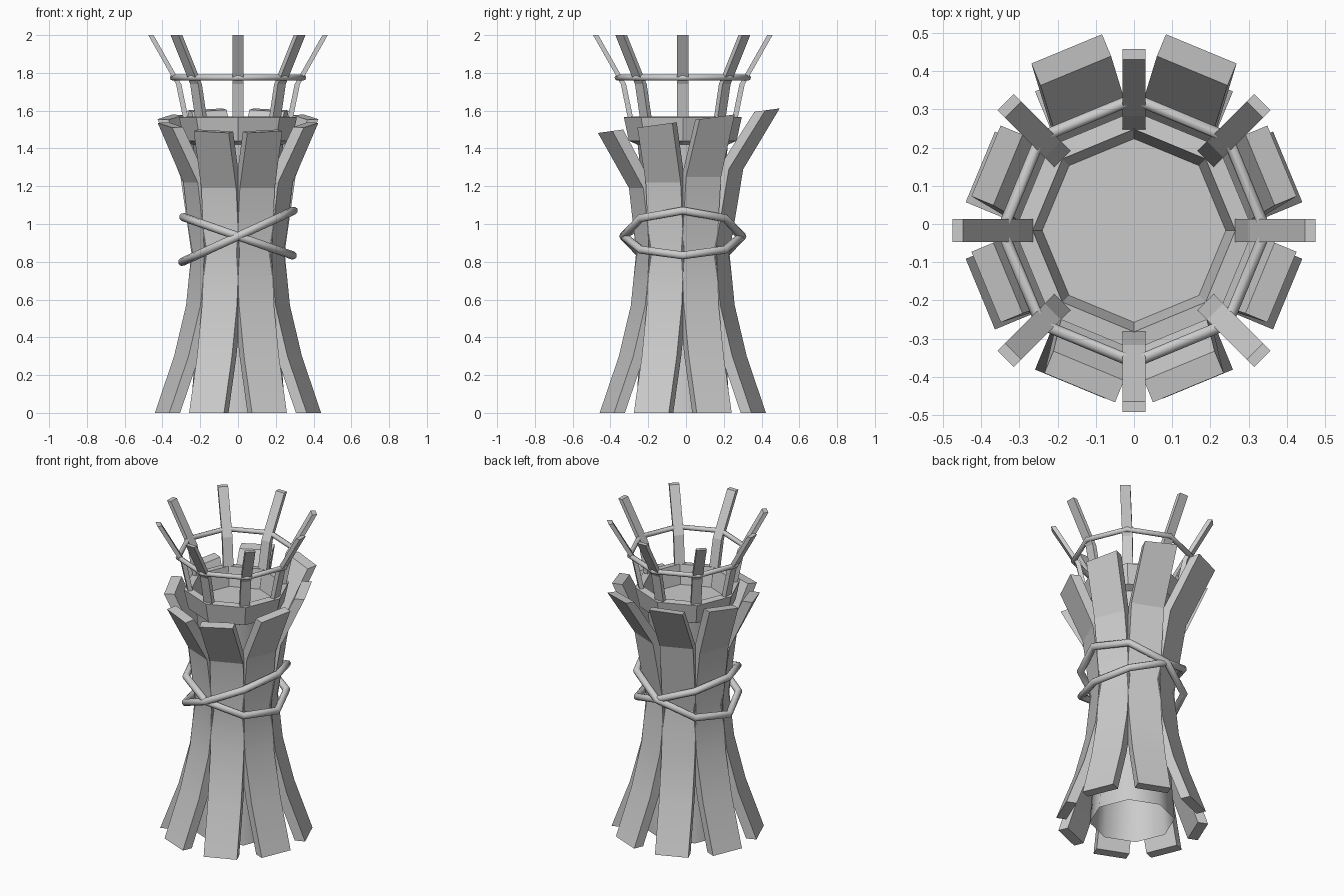
import bpy, bmesh
from math import sin, cos, pi, radians
from mathutils import Vector

if "Cube" in bpy.data.objects:
    bpy.data.objects.remove(bpy.data.objects["Cube"])

CY = -0.017  # the axis sits slightly forward of the box centre


def make(name, verts, faces, smooth=None):
    me = bpy.data.meshes.new(name)
    me.from_pydata([tuple(v) for v in verts], [], faces)
    bm = bmesh.new()
    bm.from_mesh(me)
    bmesh.ops.recalc_face_normals(bm, faces=bm.faces)
    bm.to_mesh(me)
    bm.free()
    ob = bpy.data.objects.new(name, me)
    bpy.context.collection.objects.link(ob)
    if smooth:
        bpy.ops.object.select_all(action='DESELECT')
        ob.select_set(True)
        bpy.context.view_layer.objects.active = ob
        bpy.ops.object.shade_smooth_by_angle(angle=radians(smooth))
    return ob


def loft(name, rings, caps=True, closed=False, smooth=None):
    """Skin equal-sized rings of points."""
    n, m = len(rings[0]), len(rings)
    verts = [p for r in rings for p in r]
    faces = []
    for i in range(m if closed else m - 1):
        a, b = i * n, (i + 1) % m * n
        faces += [(a + j, a + (j + 1) % n, b + (j + 1) % n, b + j) for j in range(n)]
    if caps and not closed:
        faces += [tuple(range(n)), tuple((m - 1) * n + j for j in range(n))]
    return make(name, verts, faces, smooth)


def octagon(r, z):
    return [(r * cos(k * pi / 4), r * sin(k * pi / 4) + CY, z) for k in range(8)]


def loop(name, rx, ry, z, slope, tube, sides=8):
    """Octagonal hoop, tilted about the y axis."""
    rings = []
    for k in range(8):
        a = k * pi / 4
        c = Vector((rx * cos(a), ry * sin(a) + CY, z + slope * rx * cos(a)))
        u = Vector((cos(a), sin(a), slope * cos(a))).normalized()
        w = Vector((-slope, 0, 1)).normalized()
        rings.append([c + tube * (u * cos(t * 2 * pi / sides) + w * sin(t * 2 * pi / sides))
                      for t in range(sides)])
    return loft(name, rings, closed=True, smooth=50)


# Hollow inner core, open below
loft("core", [octagon(r, z) for r, z in
              ((0.25, 0), (0.215, 0.5), (0.195, 0.85), (0.215, 1.2), (0.24, 1.43))],
     caps=False, smooth=50)

# Bowl rim with its floor
rim = [octagon(r, z) for r, z in
       ((0.24, 1.42), (0.285, 1.44), (0.312, 1.565), (0.265, 1.57), (0.24, 1.45))]
loft("bowl_rim", rim)

# Bent planks: angle, bend height, bend radius, centre of the outer top edge
planks = ((67.5, 1.29, 0.305, (0.176, 0.458)),
          (22.5, 1.25, 0.288, (0.387, 0.165)),
          (-22.5, 1.22, 0.272, (0.387, -0.165)),
          (-67.5, 1.19, 0.267, (0.142, -0.428)))
W, T = 0.2, 0.062
for ang, kz, kr, top in planks:
    for side in (1, -1):
        a = radians(ang)
        out = Vector((side * cos(a), sin(a), 0))
        tan = Vector((-out.y, out.x, 0))
        mids = [Vector((out.x * r, out.y * r + CY, z)) for r, z in
                ((0.435, 0), (0.325, 0.3), (0.256, 0.57), (0.226, 0.85), (kr, kz))]
        mids.append(Vector((side * top[0], top[1], 0)))
        rings = []
        for i, m in enumerate(mids):
            ring = [m + tan * s * W / 2 - out * d
                    for s, d in ((-1, 0), (1, 0), (1, T), (-1, T))]
            if i == 5:  # tops follow one sloping cut
                for p in ring:
                    p.z = 1.545 + 0.135 * p.y
            rings.append(ring)
        loft("plank", rings, smooth=15)

# Flaring slats above the bowl
for k in range(8):
    a = k * pi / 4
    out, tan = Vector((cos(a), sin(a), 0)), Vector((-sin(a), cos(a), 0))
    rings = []
    for r, z in ((0.268, 1.45), (0.328, 1.74), (0.475, 2.0)):
        c = Vector((0, CY, z)) + out * r
        rings.append([c + tan * s * 0.03 - out * d
                      for s, d in ((-1, 0), (1, 0), (1, 0.028), (-1, 0.028))])
    loft("slat", rings)

# Hoop round the slats and two crossed bindings
loop("top_hoop", 0.345, 0.345, 1.775, 0, 0.016)
loop("binding_a", 0.29, 0.312, 0.935, -0.35, 0.022)
loop("binding_b", 0.295, 0.315, 0.935, 0.46, 0.022)
